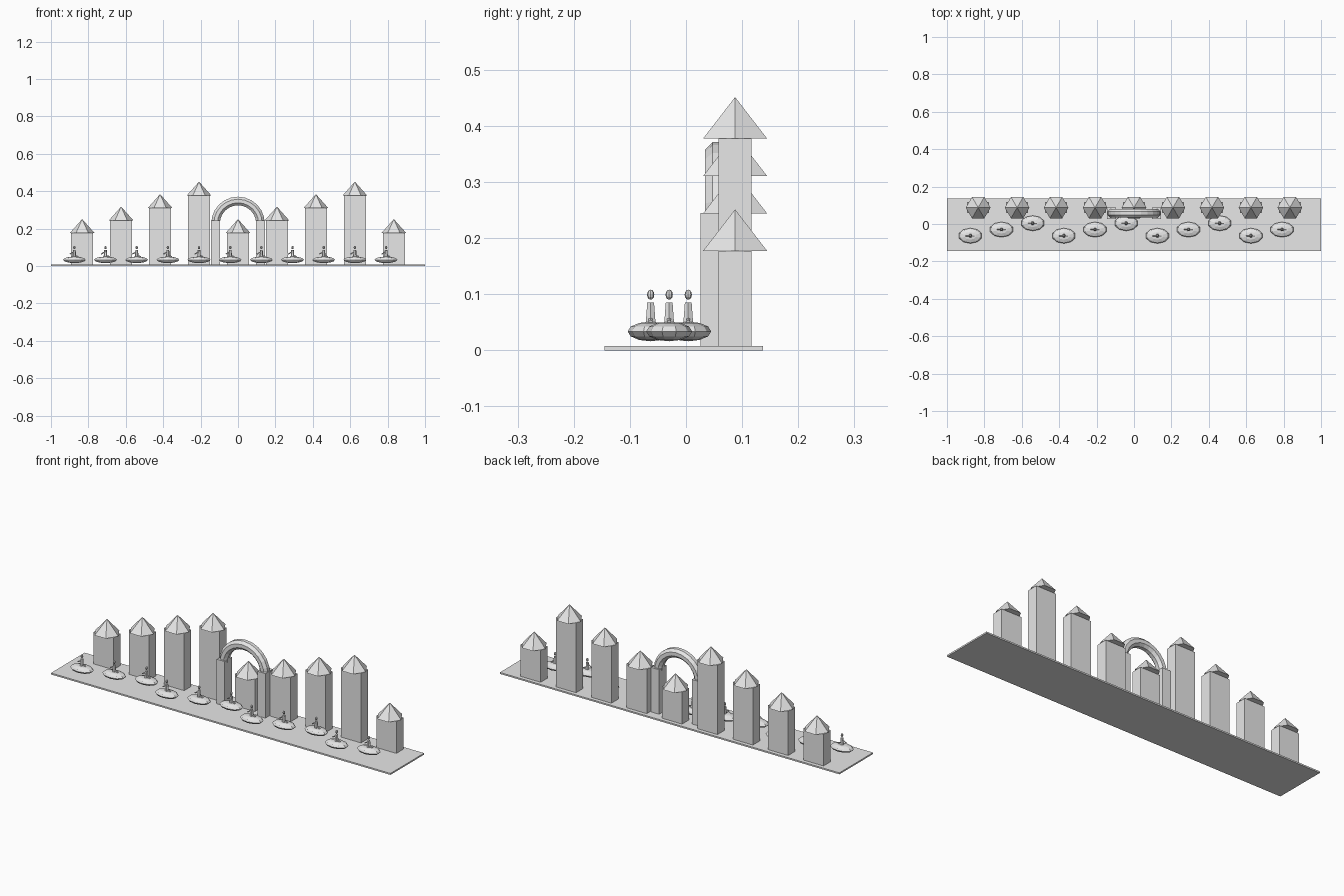
import bpy, bmesh, math
from mathutils import Matrix, Vector

cube = bpy.data.objects.get("Cube")
if cube:
    bpy.data.objects.remove(cube, do_unlink=True)

GREY = (0.8, 0.8, 0.8, 1)
grey = bpy.data.materials.new("plain grey")
grey.use_nodes = True
grey.diffuse_color = GREY
for node in grey.node_tree.nodes:
    if node.type == "BSDF_PRINCIPLED":
        node.inputs["Base Color"].default_value = GREY


def finish(name, bm, location=(0, 0, 0)):
    bmesh.ops.recalc_face_normals(bm, faces=bm.faces)
    mesh = bpy.data.meshes.new(name)
    bm.to_mesh(mesh)
    bm.free()
    mesh.materials.append(grey)
    obj = bpy.data.objects.new(name, mesh)
    obj.location = location
    bpy.context.collection.objects.link(obj)
    return obj


def box(name, size, location):
    """Box standing on its location."""
    bm = bmesh.new()
    bmesh.ops.create_cube(bm, size=1)
    bmesh.ops.translate(bm, verts=bm.verts, vec=(0, 0, 0.5))
    bmesh.ops.scale(bm, verts=bm.verts, vec=size)
    return finish(name, bm, location)


def cone(name, sides, r1, r2, height, location):
    """Cone or frustum standing on its location."""
    bm = bmesh.new()
    bmesh.ops.create_cone(bm, cap_ends=True, segments=sides, radius1=r1, radius2=r2,
                          depth=height, matrix=Matrix.Translation((0, 0, height / 2)))
    # put one corner on the x axis
    first = min((v for v in bm.verts if v.co.z < 1e-5),
                key=lambda v: abs(math.atan2(v.co.y, v.co.x)))
    turn = -math.atan2(first.co.y, first.co.x)
    bmesh.ops.rotate(bm, verts=bm.verts, matrix=Matrix.Rotation(turn, 3, "Z"))
    return finish(name, bm, location)


def ball(name, radii, location, segments, rings):
    bm = bmesh.new()
    bmesh.ops.create_uvsphere(bm, u_segments=segments, v_segments=rings, radius=1)
    bmesh.ops.scale(bm, verts=bm.verts, vec=radii)
    return finish(name, bm, location)


def rod(name, start, end, radius):
    a, b = Vector(start), Vector(end)
    bm = bmesh.new()
    bmesh.ops.create_cone(bm, cap_ends=True, segments=6, radius1=radius,
                          radius2=radius, depth=(b - a).length)
    spin = (b - a).to_track_quat("Z", "Y").to_matrix()
    bmesh.ops.rotate(bm, verts=bm.verts, matrix=spin)
    return finish(name, bm, (a + b) / 2)


# Base slab
box("base", (2, 0.283, 0.008), (0, -0.004, 0))

# Row of towers with pointed six-sided roofs
BASE_TOP = 0.008
for i in range(9):
    x = (i - 4) * 0.2083
    top = 0.177 + 0.0667 * (i % 4)
    box(f"tower_{i + 1}", (0.118, 0.059, top - BASE_TOP), (x, 0.0875, BASE_TOP))
    cone(f"tower_roof_{i + 1}", 6, 0.066, 0, 0.074, (x, 0.0875, top))

# Gateway: two pillars and a half ring with an eight-sided section
for side, label in ((1, "left"), (-1, "right")):
    box(f"gate_pillar_{label}", (0.047, 0.063, 0.237), (side * 0.12, 0.057, BASE_TOP))

bm = bmesh.new()
loops = []
STEPS, SIDES = 12, 8
for i in range(STEPS + 1):
    a = math.pi * i / STEPS
    loop = []
    for j in range(SIDES):
        b = 2 * math.pi * (j + 0.5) / SIDES
        r = 0.12 + 0.025 * math.cos(b)
        loop.append(bm.verts.new((r * math.cos(a), 0.025 * math.sin(b), r * math.sin(a))))
    loops.append(loop)
for p, q in zip(loops, loops[1:]):
    for j in range(SIDES):
        k = (j + 1) % SIDES
        bm.faces.new((p[j], p[k], q[k], q[j]))
bm.faces.new(loops[0])
bm.faces.new(loops[-1])
finish("gate_arch", bm, (0, 0.057, 0.228))

# Small oval boats, each with a rower
for i in range(11):
    x = -0.875 + i / 6
    y = (-0.063, -0.03, 0.004)[i % 3]
    n = i + 1
    ball(f"boat_{n}", (0.064, 0.041, 0.0175), (x, y, 0.0335), 10, 6)
    cone(f"rower_body_{n}", 6, 0.010, 0.007, 0.036, (x, y, 0.049))
    ball(f"rower_head_{n}", (0.0065, 0.0065, 0.009), (x, y, 0.099), 8, 6)
    rod(f"rower_arm_{n}", (x, y, 0.078), (x - 0.024, y, 0.064), 0.003)
    rod(f"rower_leg_{n}", (x + 0.004, y, 0.055), (x + 0.022, y, 0.05), 0.004)
